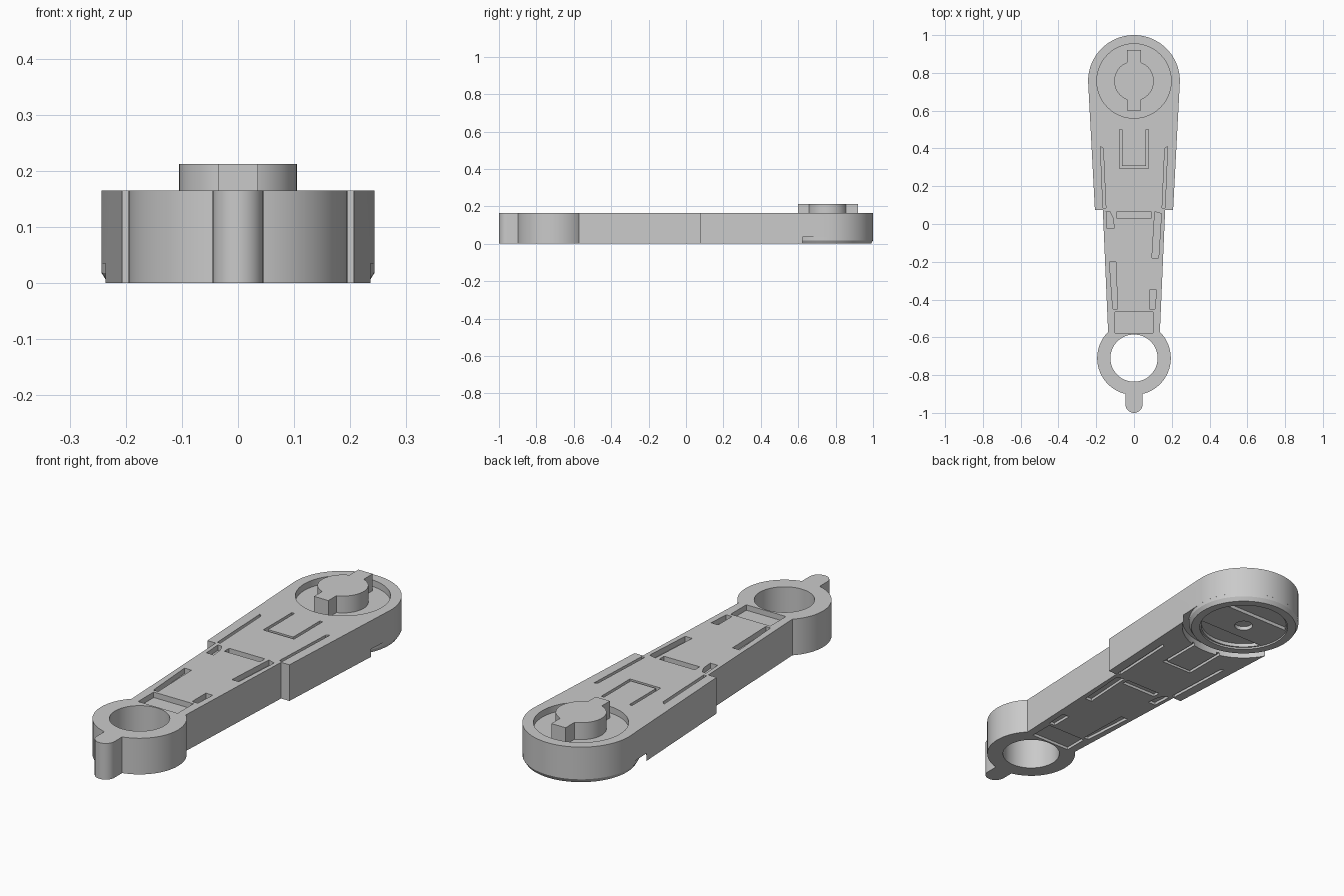
import bpy, bmesh
from math import sin, cos, pi
from mathutils import Vector

cube = bpy.data.objects.get("Cube")
if cube:
    bpy.data.objects.remove(cube, do_unlink=True)

grey = bpy.data.materials.new("light grey")
grey.use_nodes = True
grey.diffuse_color = (0.59, 0.59, 0.59, 1)
grey.node_tree.nodes["Principled BSDF"].inputs["Base Color"].default_value = grey.diffuse_color

H = 0.165            # body height
HEAD = 0.757         # y of the head centre
RING = -0.71         # y of the ring centre
HEAD_R = 0.243


def prism(name, pts, z0, z1, inset=1.0, centre=(0, 0)):
    """Extrude an outline; the lower face can be scaled about a centre."""
    n = len(pts)
    area = sum(pts[i - 1][0] * pts[i][1] - pts[i][0] * pts[i - 1][1] for i in range(n))
    if area < 0:
        pts = pts[::-1]
    bm = bmesh.new()
    c = Vector(centre)
    low = [c + (Vector(p) - c) * inset for p in pts]
    a = [bm.verts.new((p.x, p.y, z0)) for p in low]
    b = [bm.verts.new((p[0], p[1], z1)) for p in pts]
    bm.faces.new(a[::-1])
    bm.faces.new(b)
    for i in range(n):
        j = (i + 1) % n
        bm.faces.new((a[i], a[j], b[j], b[i]))
    me = bpy.data.meshes.new(name)
    bm.to_mesh(me)
    bm.free()
    me.materials.append(grey)
    ob = bpy.data.objects.new(name, me)
    bpy.context.collection.objects.link(ob)
    return ob


def arc(r, y, start=0, end=2 * pi, n=64):
    full = abs(end - start - 2 * pi) < 1e-6
    steps = n if full else n + 1
    return [(r * cos(start + (end - start) * i / n), y + r * sin(start + (end - start) * i / n))
            for i in range(steps)]


def rect(x0, x1, y0, y1):
    return [(x0, y0), (x1, y0), (x1, y1), (x0, y1)]


def flip(pts):
    return [(-x, y) for x, y in reversed(pts)]


def volume(ob):
    """Volume of the object with its modifiers."""
    shaped = ob.evaluated_get(bpy.context.evaluated_depsgraph_get())
    bm = bmesh.new()
    bm.from_mesh(shaped.to_mesh())
    v = bm.calc_volume()
    bm.free()
    shaped.to_mesh_clear()
    return v


def combine(target, tool, op):
    """Boolean with the first solver that gives a sound solid."""
    before = volume(target)
    mod = target.modifiers.new(op, 'BOOLEAN')
    mod.operation, mod.object = op, tool
    for solver in ('MANIFOLD', 'EXACT', 'FLOAT'):
        mod.solver = solver
        after = volume(target)
        if 0.4 * before < after < 2.5 * before and abs(after - before) > 1e-6:
            bpy.context.view_layer.objects.active = target
            bpy.ops.object.modifier_apply(modifier=mod.name)
            break
    else:
        target.modifiers.remove(mod)
    bpy.data.objects.remove(tool, do_unlink=True)


def cut(target, pts, z0, z1):
    combine(target, prism("cutter", pts, z0, z1), 'DIFFERENCE')


# Body outline: narrow arm, wide shoulder and round head in one loop
side = [(0.135, -0.62), (0.165, 0.075), (0.207, 0.075)]
outline = side + arc(HEAD_R, HEAD, 0, pi, 48) + flip(side)
body = prism("arm_body", outline, 0, H)

# Ring with its rounded locating tab
combine(body, prism("ring", arc(0.195, RING), 0, H), 'UNION')
tab = [(0.045, -0.85), (-0.045, -0.85)] + arc(0.045, -0.955, pi, 2 * pi, 16)
combine(body, prism("tab", tab, 0, H), 'UNION')
cut(body, arc(0.125, RING), -0.1, 0.3)

# Round pocket on top, and clearance under the head
cut(body, arc(0.197, HEAD), H - 0.03, 0.3)
cut(body, arc(0.272, HEAD), -0.1, 0.035)

# Panel lines and slots, shared by the top and the underside
shoulder = [(0.26, 0.5), (0.178, 0.415), (0.164, 0.085), (0.149, 0.085), (0.163, 0.4), (0.26, 0.478)]
u_line = [(-0.078, 0.5), (-0.078, 0.293), (0.078, 0.293), (0.078, 0.5),
          (0.064, 0.5), (0.064, 0.307), (-0.064, 0.307), (-0.064, 0.5)]
slots = [
    shoulder, flip(shoulder), u_line,
    rect(-0.09, 0.09, 0.03, 0.065),
    [(-0.142, -0.025), (-0.105, -0.025), (-0.11, 0.03), (-0.128, 0.065), (-0.147, 0.065)],
    [(0.095, -0.18), (0.13, -0.18), (0.145, 0.055), (0.11, 0.065)],
    [(-0.13, -0.2), (-0.095, -0.2), (-0.088, -0.45), (-0.112, -0.45)],
    [(0.083, -0.35), (0.118, -0.35), (0.112, -0.45), (0.083, -0.45)],
    rect(-0.1, 0.1, -0.578, -0.465),
]
for pts in slots:
    cut(body, pts, H - 0.025, 0.3)
    cut(body, pts, -0.1, 0.013)

# Keyed boss rising from the pocket: a drum with two lugs
boss = prism("keyed_boss", arc(0.105, HEAD), H - 0.04, 0.212)
combine(boss, prism("lugs", rect(-0.036, 0.036, 0.6, 0.92), H - 0.04, 0.212), 'UNION')

# Chamfered base disc with a raised bar and a centre hole
disc = prism("base_disc", arc(HEAD_R, HEAD), 0.018, 0.036)
lip = prism("lip", arc(HEAD_R, HEAD), 0, 0.018, 0.955, (0, HEAD))
combine(disc, lip, 'UNION')
cut(disc, arc(0.195, HEAD), -0.1, 0.008)
for s in (1, -1):
    a = 0.48
    cut(disc, [(x, HEAD + s * (y - HEAD)) for x, y in arc(0.188, HEAD, a, pi - a, 32)], -0.1, 0.024)
cut(disc, arc(0.04, HEAD, n=32), -0.1, 0.026)

# Smooth curved walls while keeping edges crisp
bpy.ops.object.select_all(action='DESELECT')
for ob in (body, boss, disc):
    ob.select_set(True)
bpy.context.view_layer.objects.active = body
bpy.ops.object.shade_smooth_by_angle(angle=0.4)
